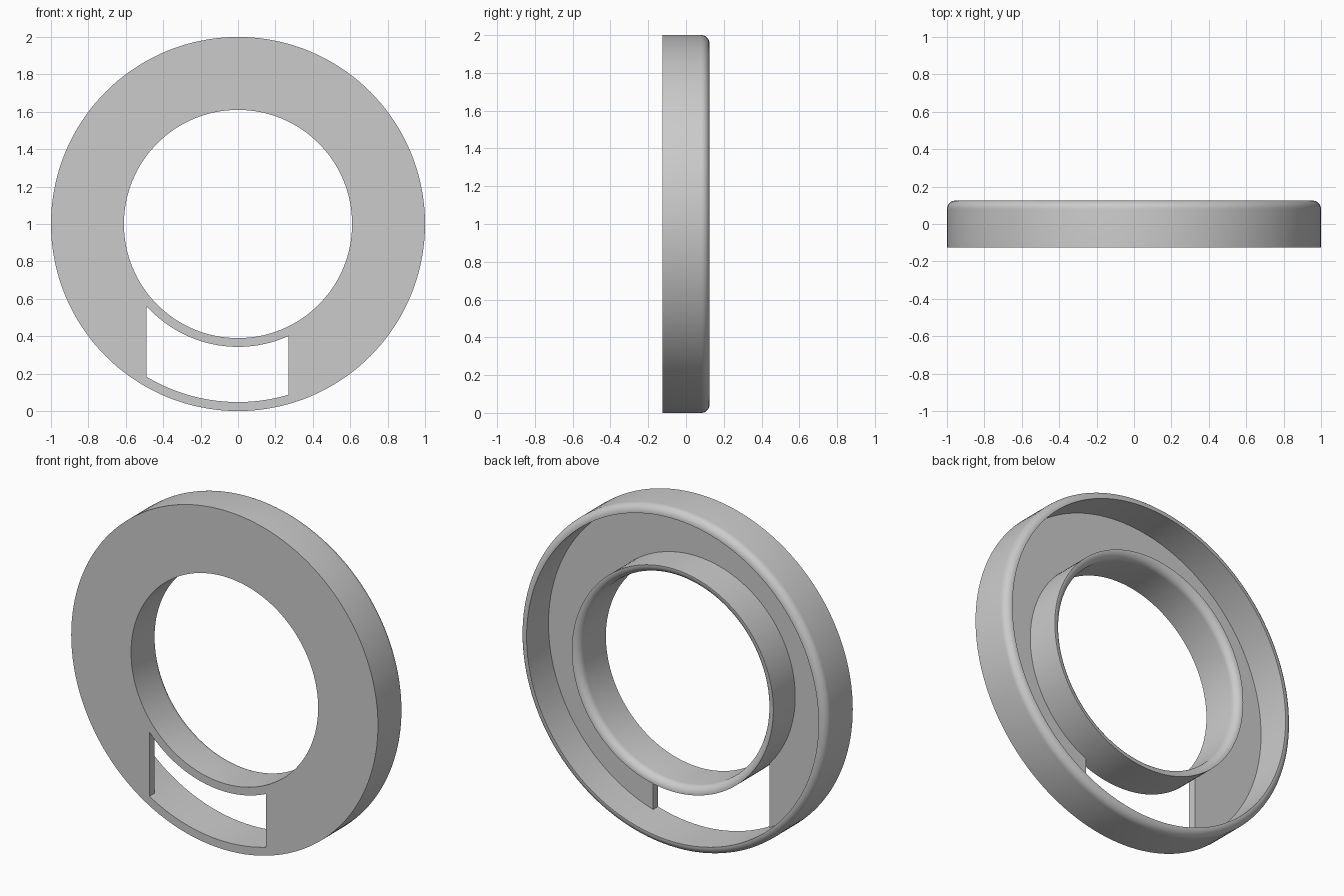
import bpy
import bmesh
from math import sin, cos, pi, hypot, radians

cube = bpy.data.objects.get("Cube")
if cube:
    bpy.data.objects.remove(cube)

# Main dimensions
BORE, HUB, RIM, OUTER = 0.61, 0.657, 0.952, 1.0
FRONT, FLOOR, BACK = -0.125, -0.079, 0.125
FILLET = 0.045
SEGMENTS = 144
SLOT_LEFT, SLOT_RIGHT = -0.49, 0.27


def fillet(cx, start, end, steps=8):
    """Quarter-round points (radius, depth) for the back edge of a wall."""
    angles = [start + (end - start) * i / steps for i in range(steps + 1)]
    return [(cx + FILLET * cos(a), BACK - FILLET + FILLET * sin(a)) for a in angles]


# Channel cross-section, closed
profile = [(BORE, FRONT), (HUB, FRONT), (RIM, FRONT), (OUTER, FRONT)]
profile += fillet(OUTER - FILLET, 0, pi / 2)
profile += [(RIM, BACK), (RIM, FLOOR), (HUB, FLOOR), (HUB, BACK)]
profile += fillet(BORE + FILLET, pi / 2, pi)

# Revolve the cross-section around the depth axis
bm = bmesh.new()
rings = []
for i in range(SEGMENTS):
    a = 2 * pi * i / SEGMENTS
    rings.append([bm.verts.new((r * cos(a), y, r * sin(a))) for r, y in profile])
for i, ring in enumerate(rings):
    following = rings[(i + 1) % SEGMENTS]
    for j in range(len(profile)):
        k = (j + 1) % len(profile)
        bm.faces.new((ring[j], ring[k], following[k], following[j]))
bmesh.ops.recalc_face_normals(bm, faces=bm.faces)

# Slot through the plate between the two walls
for x in (SLOT_LEFT, SLOT_RIGHT):
    bmesh.ops.bisect_plane(bm, geom=bm.verts[:] + bm.edges[:] + bm.faces[:],
                           plane_co=(x, 0, 0), plane_no=(1, 0, 0))


def in_slot(face):
    c = face.calc_center_median()
    return (abs(face.normal.y) > 0.9 and c.y < 0 and c.z < 0
            and SLOT_LEFT < c.x < SLOT_RIGHT and HUB - 0.003 < hypot(c.x, c.z) < RIM)


bmesh.ops.delete(bm, geom=[f for f in bm.faces if in_slot(f)], context='FACES')
bmesh.ops.bridge_loops(bm, edges=[e for e in bm.edges if e.is_boundary])
bmesh.ops.recalc_face_normals(bm, faces=bm.faces)

mesh = bpy.data.meshes.new("ring_housing")
bm.to_mesh(mesh)
bm.free()
housing = bpy.data.objects.new("ring_housing", mesh)
housing.location.z = OUTER
bpy.context.collection.objects.link(housing)

# Plain grey material
grey = bpy.data.materials.new("light_grey")
grey.use_nodes = True
colour = (0.6, 0.6, 0.6, 1)
grey.diffuse_color = colour
grey.node_tree.nodes["Principled BSDF"].inputs["Base Color"].default_value = colour
mesh.materials.append(grey)

# Smooth the curved walls and keep the corners crisp
bpy.ops.object.select_all(action='DESELECT')
housing.select_set(True)
bpy.context.view_layer.objects.active = housing
bpy.ops.object.shade_smooth_by_angle(angle=radians(30))
